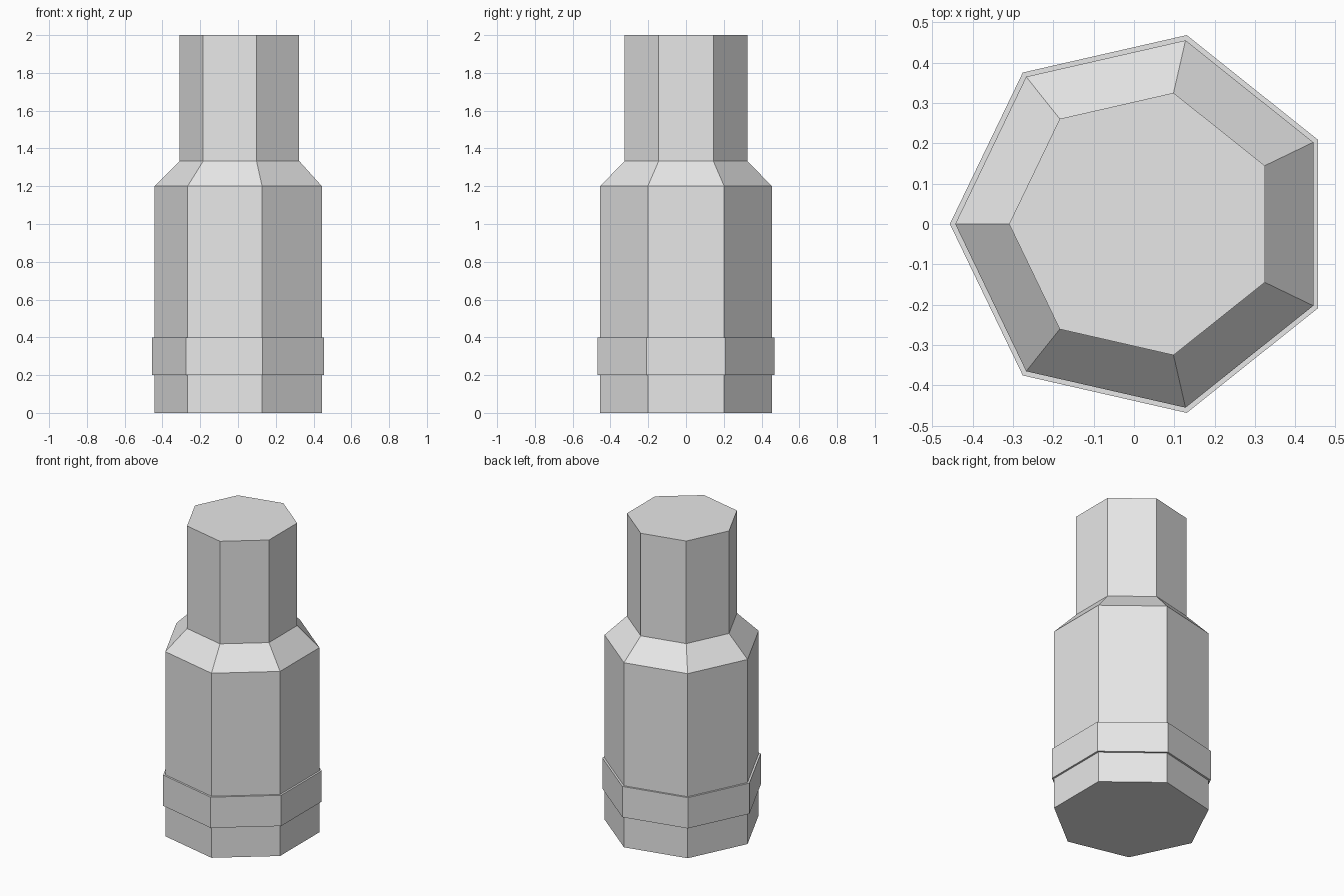
import bpy, bmesh, math

if "Cube" in bpy.data.objects:
    bpy.data.objects.remove(bpy.data.objects["Cube"])

SIDES = 7
CENTRE_X = 0.0238  # a seven-sided outline is off-centre in its bounding box

grey = bpy.data.materials.new("light grey")
grey.diffuse_color = (0.8, 0.8, 0.8, 1)
grey.use_nodes = True
grey.node_tree.nodes["Principled BSDF"].inputs["Base Color"].default_value = grey.diffuse_color


def lathe(name, profile):
    """Closed flat-sided solid from (radius, height) pairs, bottom to top."""
    bm = bmesh.new()
    rings = []
    for r, z in profile:
        angles = [math.pi + 2 * math.pi * i / SIDES for i in range(SIDES)]
        rings.append([bm.verts.new((r * math.cos(a), r * math.sin(a), z)) for a in angles])
    for low, high in zip(rings, rings[1:]):
        for i in range(SIDES):
            j = (i + 1) % SIDES
            bm.faces.new((low[i], low[j], high[j], high[i]))
    bm.faces.new(rings[0][::-1])
    bm.faces.new(rings[-1])
    mesh = bpy.data.meshes.new(name)
    bm.to_mesh(mesh)
    bm.free()
    mesh.materials.append(grey)
    obj = bpy.data.objects.new(name, mesh)
    obj.location.x = CENTRE_X
    bpy.context.collection.objects.link(obj)
    return obj


# Body with sloped shoulder and narrow neck
lathe("bottle_body", [(0.4667, 0), (0.4667, 1.2), (0.3333, 1.3333), (0.3333, 2)])
# Raised band near the base
lathe("band", [(0.48, 0.2), (0.48, 0.4)])
